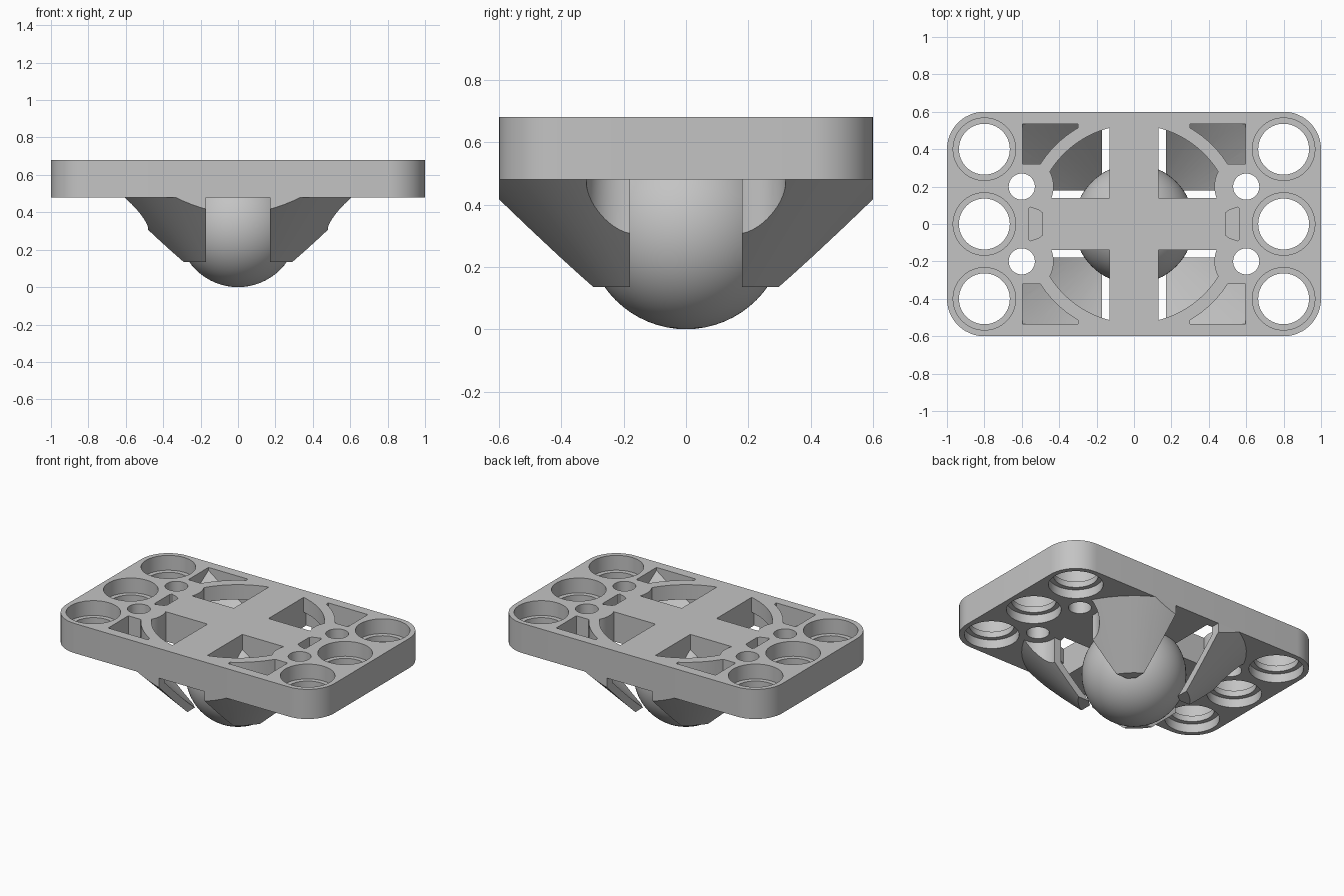
import bpy, bmesh, math
from mathutils import Matrix, Vector

cube = bpy.data.objects.get("Cube")
if cube:
    bpy.data.objects.remove(cube, do_unlink=True)

grey = bpy.data.materials.new("light_grey")
grey.use_nodes = True
grey.diffuse_color = (0.55, 0.55, 0.55, 1)
grey.node_tree.nodes["Principled BSDF"].inputs["Base Color"].default_value = (0.55, 0.55, 0.55, 1)


def make(name, bm):
    bmesh.ops.recalc_face_normals(bm, faces=bm.faces)
    mesh = bpy.data.meshes.new(name)
    bm.to_mesh(mesh)
    bm.free()
    ob = bpy.data.objects.new(name, mesh)
    bpy.context.collection.objects.link(ob)
    return ob


def cone(name, r0, r1, z0, z1, x=0, y=0, sides=96):
    bm = bmesh.new()
    bmesh.ops.create_cone(bm, cap_ends=True, segments=sides, radius1=r0, radius2=r1,
                          depth=z1 - z0, matrix=Matrix.Translation((x, y, (z0 + z1) / 2)))
    return make(name, bm)


def prism(name, points, z0, z1):
    bm = bmesh.new()
    face = bm.faces.new([bm.verts.new((x, y, z0)) for x, y in points])
    top = bmesh.ops.extrude_face_region(bm, geom=[face])["geom"]
    bmesh.ops.translate(bm, vec=Vector((0, 0, z1 - z0)),
                        verts=[v for v in top if isinstance(v, bmesh.types.BMVert)])
    return make(name, bm)


def box(name, x0, x1, y0, y1, z0, z1):
    return prism(name, [(x0, y0), (x1, y0), (x1, y1), (x0, y1)], z0, z1)


def apply(ob, mod):
    bpy.context.view_layer.objects.active = ob
    bpy.ops.object.modifier_apply(modifier=mod.name)


def boolean(ob, cutter, operation="DIFFERENCE", keep=False):
    cutter.hide_render = True
    mod = ob.modifiers.new("cut", "BOOLEAN")
    mod.object, mod.operation, mod.solver = cutter, operation, "EXACT"
    apply(ob, mod)
    if not keep:
        bpy.data.objects.remove(cutter, do_unlink=True)


def mirror(ob, across_y=True):
    mod = ob.modifiers.new("mirror", "MIRROR")
    mod.use_axis = (True, across_y, False)
    mod.use_mirror_merge = False
    apply(ob, mod)
    return ob


BOTTOM, TOP = 0.48, 0.68
OUTER, INNER = 0.207, 0.14     # radius minus height of the two 45 degree cones

# Base plate with rounded corners
outline = []
for i, (sx, sy) in enumerate([(1, 1), (-1, 1), (-1, -1), (1, -1)]):
    for k in range(13):
        a = math.pi / 2 * (i + k / 12)
        outline.append((sx * 0.8 + 0.2 * math.cos(a), sy * 0.4 + 0.2 * math.sin(a)))
plate = prism("plate", outline, BOTTOM, TOP)

# Hollow above each claw, leaving a wall around the small hole
cavity = cone("cavity", 0.05 + INNER, 0.58 + INNER, 0.05, 0.58)
boolean(cavity, box("quarter", 0.13, 0.6, 0.14, 0.54, 0, 1), "INTERSECT")
boolean(cavity, cone("wall", 0.17, 0.17, 0, 1, 0.6, 0.2, 48))

# One claw, cut from a cone, then mirrored into four
claws = cone("claws", 0.135 + OUTER, BOTTOM + OUTER, 0.135, BOTTOM)
boolean(claws, box("quarter", 0.17, 1, 0.18, 0.6, 0, 1), "INTERSECT")
boolean(claws, cavity, keep=True)
boolean(claws, cone("clearance", 0.12, 0.12, 0, 1, 0.6, 0.2, 48))

# Quarter windows beside the central cross
window = cone("window", 0.53, 0.53, 0.5, 0.75)
boolean(window, box("quarter", 0.13, 0.6, 0.14, 0.6, 0, 1), "INTERSECT")
boolean(window, cone("wall", 0.17, 0.17, 0, 1, 0.6, 0.2, 48))

# Corner windows with sloping floors
corner = cone("corner", 0.3 + INNER, 0.75 + INNER, 0.3, 0.75)
boolean(corner, box("quarter", 0.3, 0.595, 0.32, 0.535, 0, 1), "INTERSECT")
boolean(corner, cone("web", 0.595, 0.595, 0, 1))
boolean(claws, corner, keep=True)
mirror(claws)

for cutter in (cavity, window, corner):
    boolean(plate, mirror(cutter))

# Small screw holes
boolean(plate, mirror(cone("screw_hole", 0.07, 0.07, 0, 1, 0.6, 0.2, 40)))

# Large holes, recessed from both faces around a thin lip
for y in (0.4, 0):
    for r, z0, z1 in ((0.136, 0, 1), (0.167, 0.58, 1), (0.167, 0, 0.54)):
        boolean(plate, mirror(cone("bore", r, r, z0, z1, 0.8, y, 64), y > 0))

# Shallow side pockets
pocket = [(0.49, -0.06), (0.51, -0.075), (0.555, -0.09), (0.565, -0.08),
          (0.565, 0.08), (0.555, 0.09), (0.51, 0.075), (0.49, 0.06)]
boolean(plate, mirror(prism("pocket", pocket, 0.6, 0.8), False))

# Ball
bm = bmesh.new()
bmesh.ops.create_uvsphere(bm, u_segments=64, v_segments=32, radius=0.32,
                          matrix=Matrix.Translation((0, 0, 0.32)))
ball = make("ball", bm)

# Finish
for ob in (plate, claws, ball):
    ob.data.materials.clear()
    ob.data.materials.append(grey)
    bpy.ops.object.select_all(action="DESELECT")
    ob.select_set(True)
    bpy.context.view_layer.objects.active = ob
    bpy.ops.object.shade_smooth_by_angle(angle=math.radians(30))
